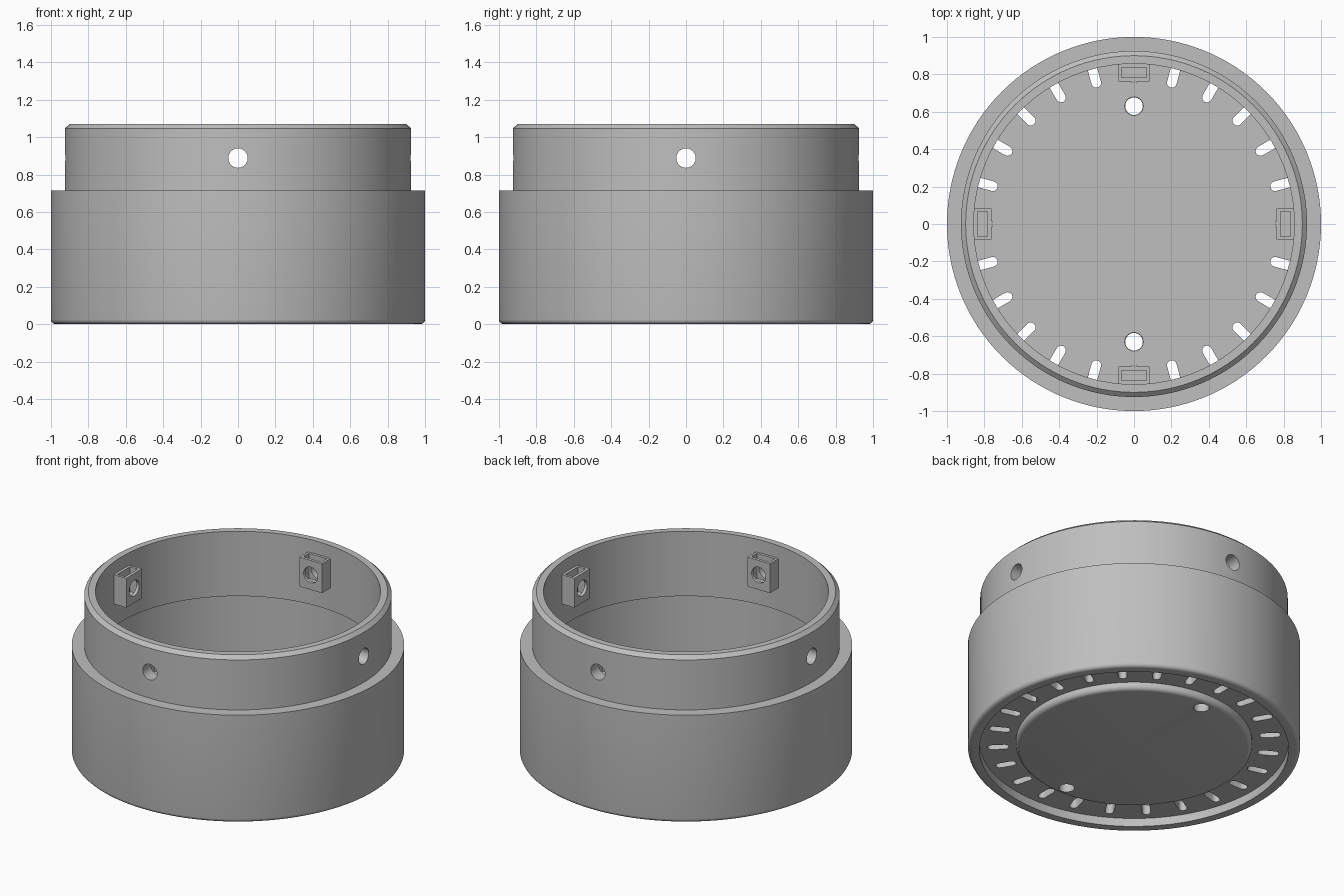
import bpy
import bmesh
from math import cos, sin, pi, radians
from mathutils import Matrix, Vector

cube = bpy.data.objects.get("Cube")
if cube:
    bpy.data.objects.remove(cube)

grey = bpy.data.materials.new("plain_grey")
grey.use_nodes = True
COLOR = (0.52, 0.52, 0.52, 1)
grey.diffuse_color = COLOR
grey.node_tree.nodes["Principled BSDF"].inputs["Base Color"].default_value = COLOR


def make_object(name, bm):
    bmesh.ops.recalc_face_normals(bm, faces=bm.faces)
    mesh = bpy.data.meshes.new(name)
    bm.to_mesh(mesh)
    bm.free()
    obj = bpy.data.objects.new(name, mesh)
    bpy.context.collection.objects.link(obj)
    mesh.materials.append(grey)
    return obj


def add_box(bm, low, high, turn):
    low, high = Vector(low), Vector(high)
    place = Matrix.Translation((low + high) / 2) @ Matrix.Diagonal((*(high - low), 1))
    bmesh.ops.create_cube(bm, size=1, matrix=turn @ place)


def add_cone(bm, r1, r2, depth, place, segments=32):
    bmesh.ops.create_cone(bm, cap_ends=True, segments=segments, radius1=r1,
                          radius2=r2, depth=depth, matrix=place)


def fillet(r, z, size):
    """Rounded lower outer corner, running from the flat up to the side."""
    steps = 5
    return [(r - size + size * sin(i * pi / 2 / steps),
             z + size - size * cos(i * pi / 2 / steps)) for i in range(steps + 1)]


def add_slot(bm, inner, outer, half, low, high, turn):
    """Round-ended radial slot as an extruded outline."""
    outline = []
    for centre, start in ((outer - half, -pi / 2), (inner + half, pi / 2)):
        for i in range(9):
            a = start + pi * i / 8
            outline.append((centre + half * cos(a), half * sin(a), low))
    face = bm.faces.new([bm.verts.new(turn @ Vector(p)) for p in outline])
    result = bmesh.ops.extrude_face_region(bm, geom=[face])
    top = [v for v in result["geom"] if isinstance(v, bmesh.types.BMVert)]
    bmesh.ops.translate(bm, verts=top, vec=(0, 0, high - low))


def turned(angle):
    return Matrix.Rotation(angle, 4, "Z")


quarters = [turned(i * pi / 2) for i in range(4)]
RECESS, FLOOR = 0.055, 0.12

# Housing: stepped shell with a raised disc under a recessed floor
profile = [(0, 0.008)] + fillet(0.71, 0.008, 0.03)
profile += [(0.71, RECESS), (0.93, RECESS), (0.93, 0)]
profile += fillet(1.0, 0, 0.025)
profile += [(1.0, 0.715), (0.925, 0.715), (0.925, 1.047), (0.9, 1.07),
            (0.857, 1.07), (0.857, 0.64), (0.93, 0.64), (0.93, FLOOR), (0, FLOOR)]
bm = bmesh.new()
verts = [bm.verts.new((r, 0, z)) for r, z in profile]
edges = [bm.edges.new(pair) for pair in zip(verts, verts[1:])]
bmesh.ops.spin(bm, geom=verts + edges, cent=(0, 0, 0), axis=(0, 0, 1),
               angle=2 * pi, steps=128, use_duplicate=False)
bmesh.ops.remove_doubles(bm, verts=bm.verts, dist=0.0005)
housing = make_object("housing", bm)

# Nut holders on the inside of the neck
holders = []
for i, turn in enumerate(quarters):
    bm = bmesh.new()
    add_box(bm, (0.762, -0.083, 0.79), (0.88, 0.083, 0.985), turn)
    holders.append(make_object(f"nut_holder_{i + 1}", bm))

# Cutter for side holes, floor screw holes and vent slots
bm = bmesh.new()
for turn in quarters:
    along = Matrix.Translation((0.87, 0, 0.888)) @ Matrix.Rotation(pi / 2, 4, "Y")
    add_cone(bm, 0.052, 0.052, 0.36, turn @ along)
for side in (-1, 1):
    add_cone(bm, 0.047, 0.047, 0.3, Matrix.Translation((0, 0.63 * side, 0.05)))
for i in range(24):
    add_slot(bm, 0.755, 0.885, 0.026, 0.02, 0.17, turned(i * pi / 12))
holes = make_object("hole_cutter", bm)

# Cutter for the countersinks around the floor screw holes
bm = bmesh.new()
for side in (-1, 1):
    add_cone(bm, 0.04, 0.07, 0.03, Matrix.Translation((0, 0.63 * side, FLOOR + 0.005)))
sinks = make_object("countersink_cutter", bm)

# Cutter for the open-topped nut pockets
bm = bmesh.new()
for turn in quarters:
    add_box(bm, (0.782, -0.066, 0.82), (0.838, 0.066, 1.03), turn)
pockets = make_object("pocket_cutter", bm)


def cut(obj, cutters):
    for cutter in cutters:
        mod = obj.modifiers.new(cutter.name, "BOOLEAN")
        mod.operation = "DIFFERENCE"
        mod.solver = "EXACT"
        mod.object = cutter
    graph = bpy.context.evaluated_depsgraph_get()
    mesh = bpy.data.meshes.new_from_object(obj.evaluated_get(graph))
    obj.modifiers.clear()
    obj.data = mesh
    mesh.materials.clear()
    mesh.materials.append(grey)


cut(housing, [holes, sinks])
for holder in holders:
    cut(holder, [pockets, holes])
for cutter in (holes, sinks, pockets):
    bpy.data.objects.remove(cutter)

# Smooth round surfaces, keep edges sharp
for obj in bpy.context.view_layer.objects:
    obj.select_set(obj == housing or obj in holders)
bpy.context.view_layer.objects.active = housing
bpy.ops.object.shade_smooth_by_angle(angle=radians(30))
